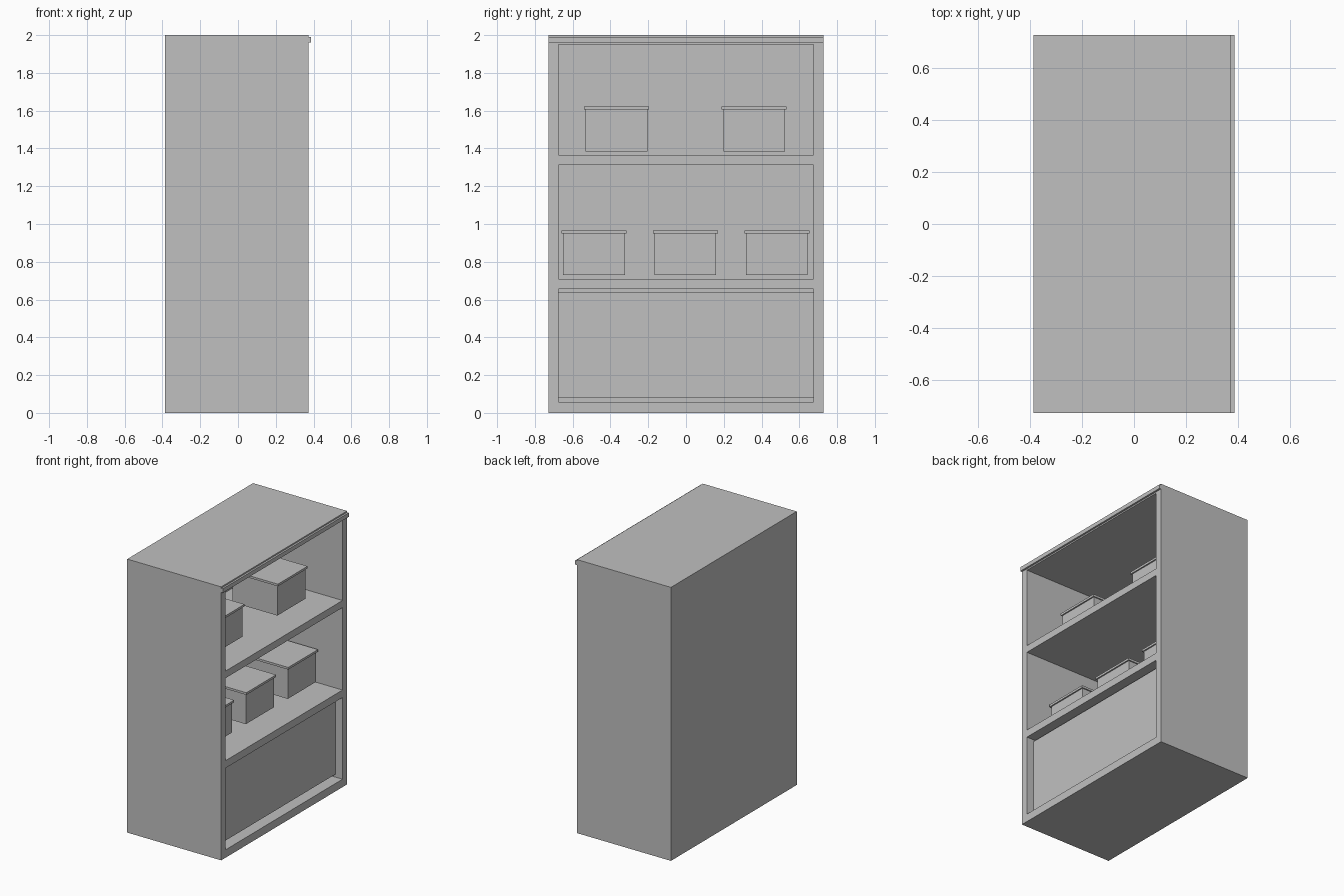
import bpy
import bmesh

if "Cube" in bpy.data.objects:
    bpy.data.objects.remove(bpy.data.objects["Cube"])

grey = bpy.data.materials.new("plain grey")
grey.diffuse_color = (0.53, 0.53, 0.53, 1)
grey.use_nodes = True
grey.node_tree.nodes["Principled BSDF"].inputs["Base Color"].default_value = grey.diffuse_color


def block(name, x, y, z):
    """Axis-aligned box given by its (low, high) extent on each axis."""
    bm = bmesh.new()
    bmesh.ops.create_cube(bm, size=1)
    for v in bm.verts:
        v.co = [(a + b) / 2 + c * (b - a) for c, (a, b) in zip(v.co, (x, y, z))]
    mesh = bpy.data.meshes.new(name)
    bm.to_mesh(mesh)
    bm.free()
    mesh.materials.append(grey)
    obj = bpy.data.objects.new(name, mesh)
    bpy.context.collection.objects.link(obj)
    return obj


BACK, FRONT, LIP = -0.387, 0.373, 0.387
HALF, INNER = 0.727, 0.675
REAR = BACK + 0.052

# cabinet carcass, open toward +x
cabinet = block("cabinet", (BACK, FRONT), (-HALF, HALF), (0, 2))
openings = [(0.058, 0.655), (0.71, 1.313), (1.365, 1.95)]
for i, z in enumerate(openings):
    cutter = block(f"compartment_cutter_{i}", (REAR, FRONT + 0.1), (-INNER, INNER), z)
    cutter.hide_render = True
    cutter.hide_viewport = True
    cut = cabinet.modifiers.new("compartment", 'BOOLEAN')
    cut.operation = 'DIFFERENCE'
    cut.solver = 'EXACT'
    cut.object = cutter

# bake the compartments and drop the cutters
depsgraph = bpy.context.evaluated_depsgraph_get()
cut_mesh = bpy.data.meshes.new_from_object(cabinet.evaluated_get(depsgraph))
cabinet.modifiers.clear()
cabinet.data = cut_mesh
for i in range(len(openings)):
    bpy.data.objects.remove(bpy.data.objects[f"compartment_cutter_{i}"])

# trim strip along the top front edge
block("top_trim", (FRONT, LIP), (-HALF, HALF), (1.96, 1.99))

# recessed panel closing the bottom compartment
block("lower_panel", (FRONT - 0.08, FRONT - 0.056), (-INNER, INNER), (0.08, 0.64))

# lidded storage boxes: (centre y, bottom z)
boxes = [(-0.487, 0.73), (-0.003, 0.73), (0.481, 0.73), (-0.368, 1.385), (0.361, 1.385)]
for i, (y, z) in enumerate(boxes):
    block(f"storage_box_{i}", (-0.185, 0.18), (y - 0.163, y + 0.163), (z, z + 0.22))
    block(f"box_lid_{i}", (-0.195, 0.19), (y - 0.172, y + 0.172), (z + 0.22, z + 0.236))
